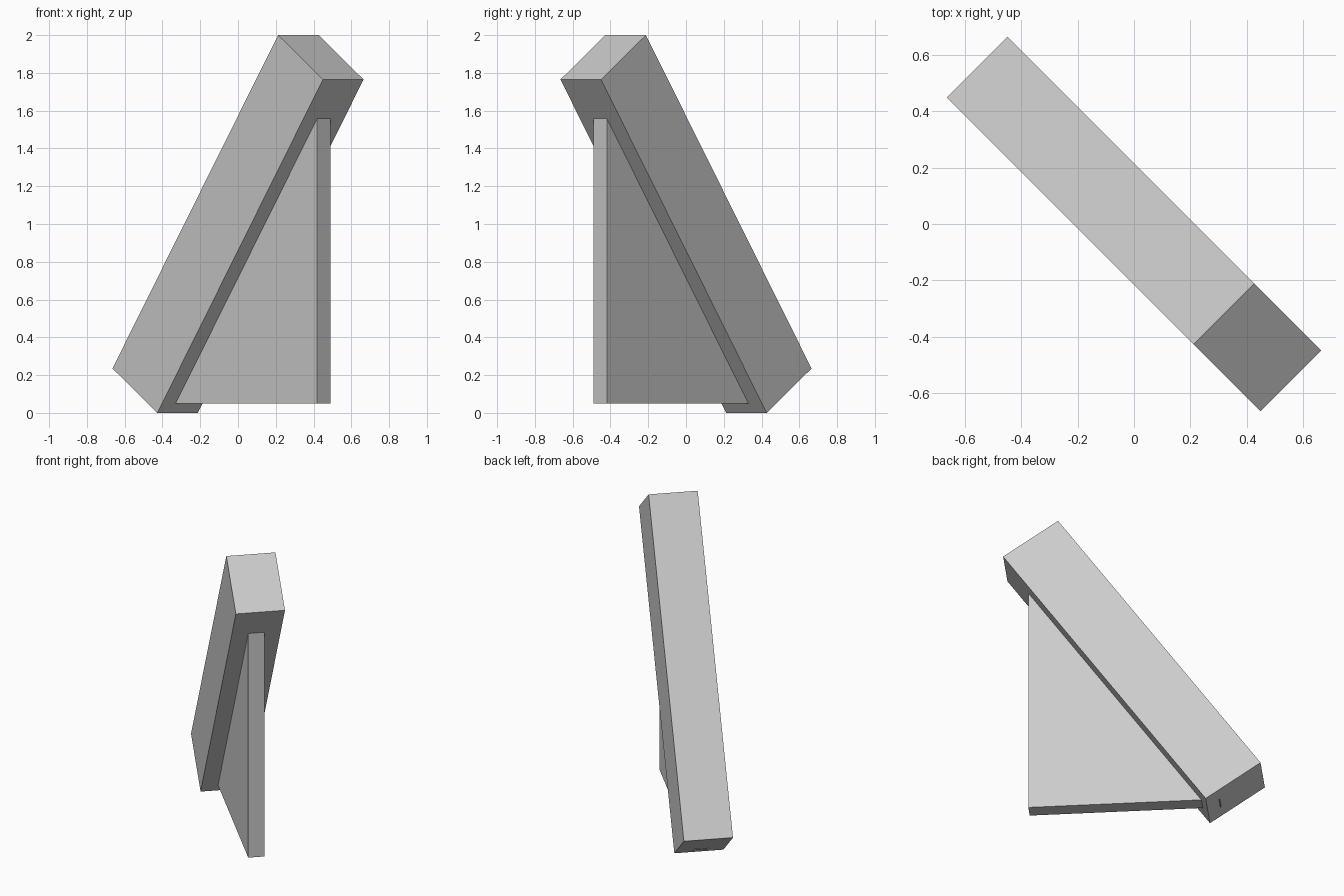
import bpy
import bmesh
from mathutils import Vector

if "Cube" in bpy.data.objects:
    bpy.data.objects.remove(bpy.data.objects["Cube"])

# Single grey finish
grey = bpy.data.materials.new("light_grey")
grey.use_nodes = True
color = (0.6, 0.6, 0.6, 1)
grey.diffuse_color = color
grey.node_tree.nodes["Principled BSDF"].inputs["Base Color"].default_value = color

# Everything lies along one diagonal upright plane
ALONG = Vector((1, -1, 0)).normalized()
ACROSS = Vector((1, 1, 0)).normalized()
UP = Vector((0, 0, 1))


def slab(name, profile, width):
    """Extrude an (along, up) profile evenly to both sides of the plane."""
    bm = bmesh.new()
    verts = [bm.verts.new(ALONG * s + UP * z - ACROSS * width / 2) for s, z in profile]
    face = bm.faces.new(verts)
    result = bmesh.ops.extrude_face_region(bm, geom=[face])
    moved = [g for g in result["geom"] if isinstance(g, bmesh.types.BMVert)]
    bmesh.ops.translate(bm, verts=moved, vec=ACROSS * width)
    bmesh.ops.recalc_face_normals(bm, faces=bm.faces)
    mesh = bpy.data.meshes.new(name)
    bm.to_mesh(mesh)
    bm.free()
    mesh.materials.append(grey)
    obj = bpy.data.objects.new(name, mesh)
    bpy.context.collection.objects.link(obj)
    return obj


# Leaning rectangular beam
slab("leaning_beam", [(-0.788, 0.235), (-0.452, 0), (0.788, 1.765), (0.452, 2)], 0.304)

# Thin triangular brace, its long edge buried in the beam
slab("triangular_brace", [(-0.53, 0.05), (0.643, 0.05), (0.643, 1.72)], 0.1)
